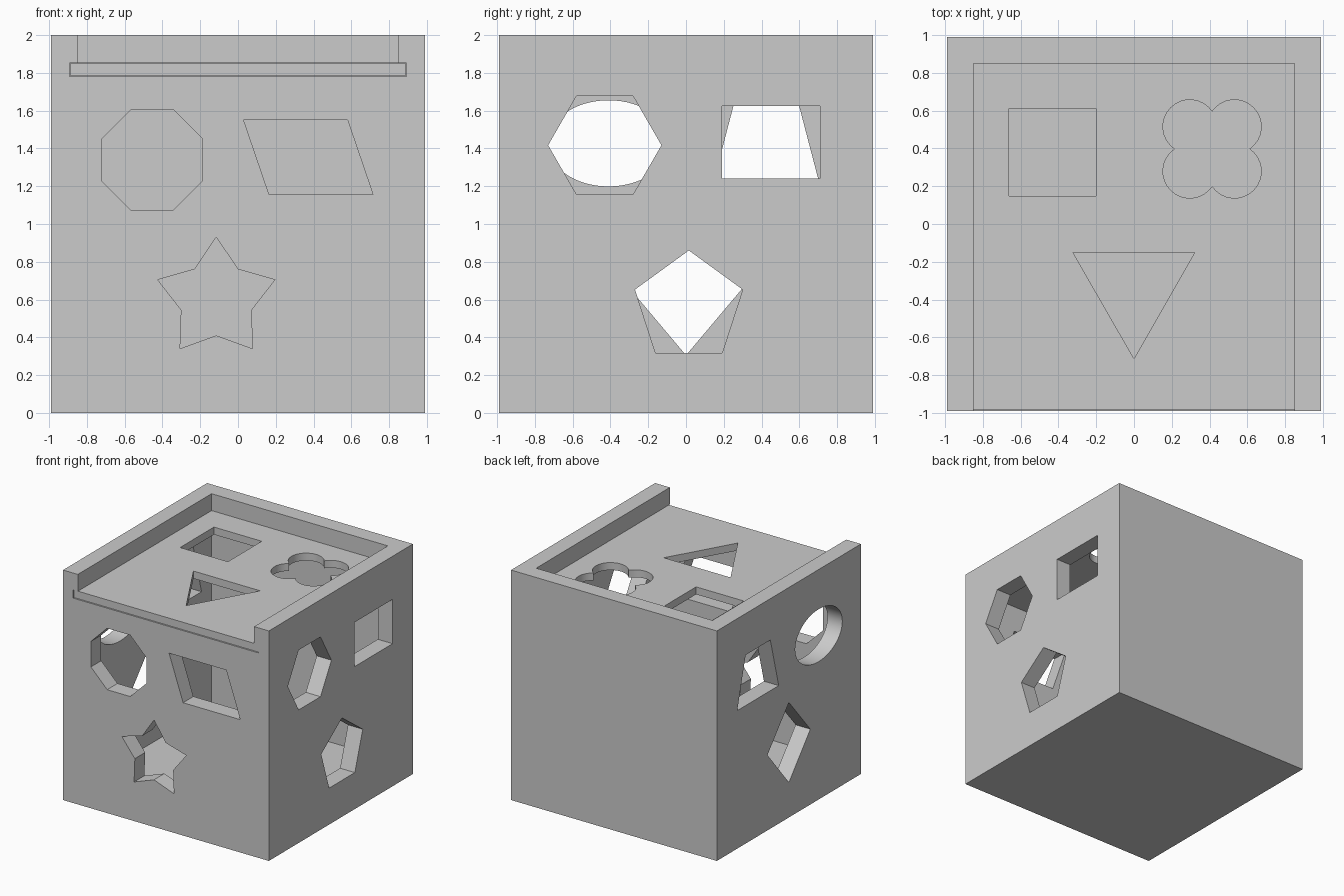
import bpy
import bmesh
from math import sin, cos, atan2, pi, radians

if "Cube" in bpy.data.objects:
    bpy.data.objects.remove(bpy.data.objects["Cube"], do_unlink=True)

grey = bpy.data.materials.new("light_grey")
grey.use_nodes = True
colour = (0.6, 0.6, 0.6, 1)
grey.diffuse_color = colour
for node in grey.node_tree.nodes:
    if node.type == 'BSDF_PRINCIPLED':
        node.inputs["Base Color"].default_value = colour

HALF = 0.99       # outer half width
INNER = 0.848     # inner half width
LID_TOP = 1.85
LID_LOW = 1.785


def prism(name, outline, axis, low, high):
    """Extrude a flat outline along one axis, from low to high."""
    place = {'x': lambda u, v, a: (a, u, v),
             'y': lambda u, v, a: (u, a, v),
             'z': lambda u, v, a: (u, v, a)}[axis]
    bm = bmesh.new()
    ends = [[bm.verts.new(place(u, v, a)) for u, v in outline] for a in (low, high)]
    bm.faces.new(ends[0])
    bm.faces.new(ends[1])
    count = len(outline)
    for i in range(count):
        j = (i + 1) % count
        bm.faces.new((ends[0][i], ends[0][j], ends[1][j], ends[1][i]))
    bmesh.ops.recalc_face_normals(bm, faces=bm.faces)
    mesh = bpy.data.meshes.new(name)
    bm.to_mesh(mesh)
    bm.free()
    mesh.materials.append(grey)
    obj = bpy.data.objects.new(name, mesh)
    bpy.context.collection.objects.link(obj)
    return obj


def rect(u0, u1, v0, v1):
    return [(u0, v0), (u1, v0), (u1, v1), (u0, v1)]


def ring(u, v, radii, sides, start=pi / 2, stretch=1):
    """Regular polygon; alternating radii make a star."""
    return [(u + stretch * radii[i % len(radii)] * cos(start + 2 * pi * i / sides),
             v + radii[i % len(radii)] * sin(start + 2 * pi * i / sides))
            for i in range(sides)]


def clover(u, v, offset, radius, notch, steps=16):
    """Four overlapping round lobes as one outline."""
    first = atan2(-offset, notch - offset)
    sweep = pi / 2 - 2 * first
    points = []
    for lobe in range(4):
        turn = lobe * pi / 2
        for i in range(steps):
            t = first + sweep * i / steps
            a, b = offset + radius * cos(t), offset + radius * sin(t)
            points.append((u + a * cos(turn) - b * sin(turn),
                           v + a * sin(turn) + b * cos(turn)))
    return points


def cut(target, outline, axis, low, high):
    cutter = prism("cutter", outline, axis, low, high)
    cutter.hide_render = True
    mod = target.modifiers.new("cut", 'BOOLEAN')
    mod.operation = 'DIFFERENCE'
    mod.solver = 'EXACT'
    mod.object = cutter
    bpy.context.view_layer.objects.active = target
    bpy.ops.object.modifier_apply(modifier=mod.name)
    bpy.data.objects.remove(cutter, do_unlink=True)


# Hollow box with a lid groove and an opening at the front of the rim
box = prism("box", rect(-HALF, HALF, -HALF, HALF), 'z', 0, 2)
cut(box, rect(-INNER, INNER, -INNER, INNER), 'z', 0.145, 1.81)
cut(box, rect(-0.892, 0.892, -1.1, 0.892), 'z', LID_LOW - 0.003, LID_TOP + 0.003)
cut(box, rect(-INNER, INNER, -1.1, INNER), 'z', 1.83, 2.1)

# Front wall: octagon, parallelogram, star
front_holes = [
    ring(-0.455, 1.34, [0.289], 8, pi / 8),
    [(0.03, 1.55), (0.58, 1.55), (0.715, 1.155), (0.165, 1.155)],
    ring(-0.115, 0.604, [0.326, 0.194], 10),
]
# Left wall: hexagon, rectangle, pentagon
left_holes = [
    ring(-0.43, 1.417, [0.3], 6, 0),
    rect(0.19, 0.71, 1.24, 1.625),
    ring(0.015, 0.56, [0.3], 5),
]
# Right wall: oval, trapezium, kite
right_holes = [
    ring(-0.41, 1.427, [0.228], 64, 0, 1.42),
    [(0.14, 1.2), (0.71, 1.2), (0.595, 1.64), (0.255, 1.64)],
    [(0, 0.305), (0.295, 0.655), (0, 1), (-0.295, 0.655)],
]
for holes, axis, low, high in ((front_holes, 'y', -1.1, -0.7),
                               (left_holes, 'x', 0.7, 1.1),
                               (right_holes, 'x', -1.1, -0.7)):
    for outline in holes:
        cut(box, outline, axis, low, high)

# Sliding lid: square, triangle, clover
lid = prism("sliding_lid", rect(-0.89, 0.89, -0.982, 0.89), 'z', LID_LOW, LID_TOP)
for outline in (rect(-0.66, -0.2, 0.147, 0.612),
                [(-0.322, -0.152), (0.32, -0.152), (0, -0.712)],
                clover(0.413, 0.397, 0.118, 0.142, 0.198)):
    cut(lid, outline, 'z', 1.6, 2.1)

# Smooth the round hole walls, keep corners sharp
for obj in (box, lid):
    bpy.ops.object.select_all(action='DESELECT')
    obj.select_set(True)
    bpy.context.view_layer.objects.active = obj
    bpy.ops.object.shade_smooth_by_angle(angle=radians(30))
